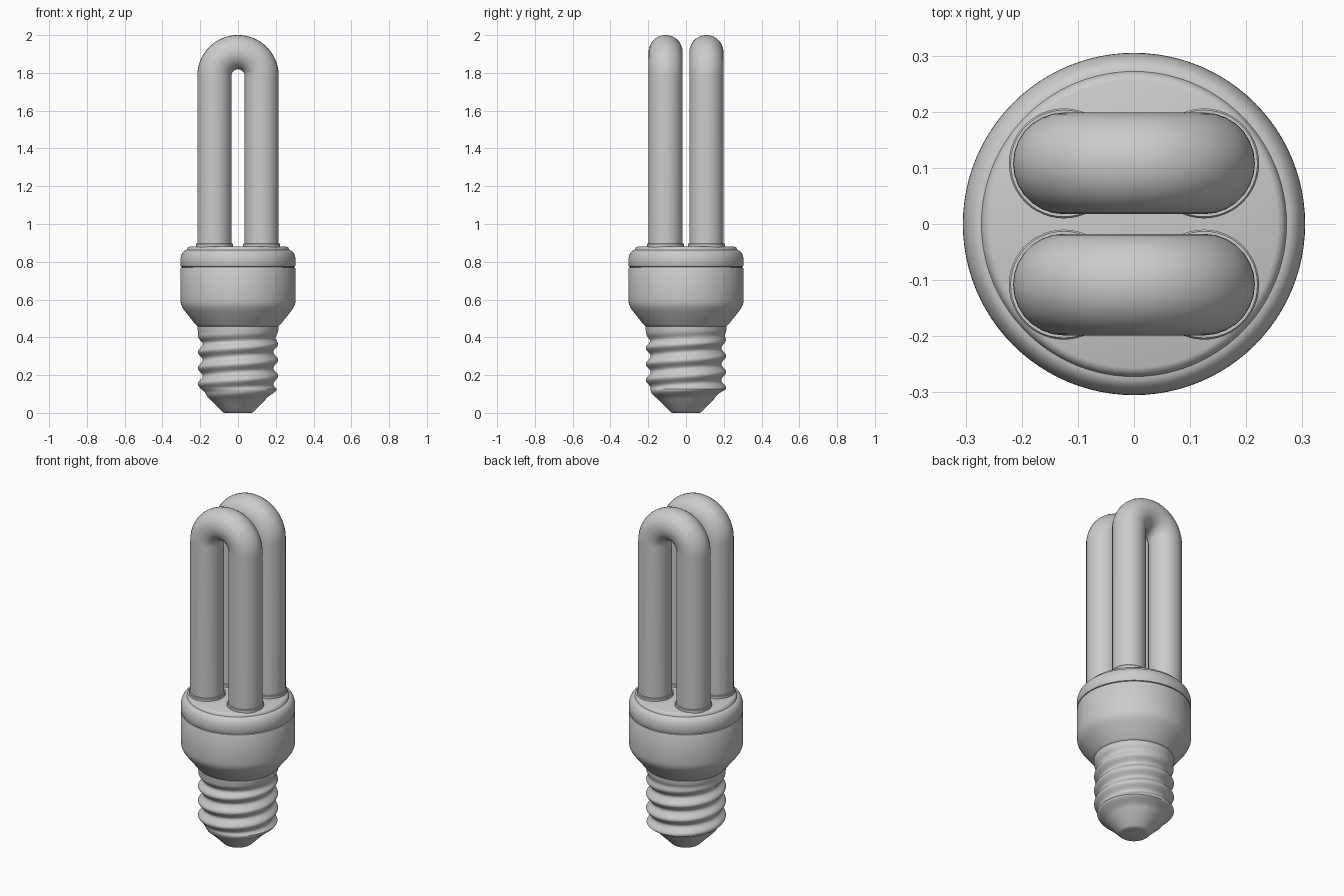
import bpy, bmesh, math
from math import pi, cos, sin

if "Cube" in bpy.data.objects:
    bpy.data.objects.remove(bpy.data.objects["Cube"])


def lathe(name, profile, segs=96, loc=(0, 0), offset=None):
    """Revolve (r, z) points around z, with capped ends; offset(a, z) shifts the radius."""
    bm = bmesh.new()
    rings = []
    for r, z in profile:
        ring = []
        for i in range(segs):
            a = 2 * pi * i / segs
            rr = r + (offset(a, z) if offset else 0)
            ring.append(bm.verts.new((rr * cos(a), rr * sin(a), z)))
        rings.append(ring)
    for lo, hi in zip(rings, rings[1:]):
        for i in range(segs):
            j = (i + 1) % segs
            bm.faces.new((lo[i], lo[j], hi[j], hi[i]))
    bm.faces.new(rings[0][::-1])
    bm.faces.new(rings[-1])
    mesh = bpy.data.meshes.new(name)
    bm.to_mesh(mesh)
    bm.free()
    ob = bpy.data.objects.new(name, mesh)
    ob.location = (*loc, 0)
    bpy.context.collection.objects.link(ob)
    bpy.ops.object.select_all(action='DESELECT')
    ob.select_set(True)
    bpy.context.view_layer.objects.active = ob
    bpy.ops.object.shade_smooth_by_angle(angle=math.radians(35))
    return ob


# Screw base: rounded tip, cone and helical thread
PITCH = 0.085


def thread(a, z):
    fade = min(1, max(0, (z - 0.07) / 0.06)) * min(1, max(0, (0.43 - z) / 0.06))
    return 0.013 * fade * cos(2 * pi * (z - 0.28) / PITCH - a)


screw = [(0.068, 0), (0.078, 0.003), (0.086, 0.01), (0.115, 0.04), (0.145, 0.07)]
for i in range(1, 65):
    z = 0.07 + 0.36 * i / 64
    screw.append((min(0.145 + (z - 0.07), 0.2 + 0.012 * max(0, (z - 0.38) / 0.05)), z))
screw += [(0.214, 0.44), (0.214, 0.47)]
lathe("screw_base", screw, offset=thread)

# Ballast housing: flared lower shell
lathe("housing", [(0.205, 0.455), (0.215, 0.458), (0.225, 0.468), (0.278, 0.535),
                  (0.294, 0.557), (0.302, 0.575), (0.305, 0.595), (0.305, 0.763),
                  (0.302, 0.769), (0.296, 0.771)])

# Rounded housing cap with a shallow raised top
cap = [(0.296, 0.765), (0.296, 0.773), (0.302, 0.775), (0.305, 0.781), (0.305, 0.805)]
for i in range(1, 9):
    a = i / 8 * pi / 2
    cap.append((0.272 + 0.033 * cos(a), 0.805 + 0.057 * sin(a)))
cap += [(0.270, 0.868), (0.265, 0.876), (0.256, 0.88)]
lathe("housing_cap", cap)

# Two U-shaped tubes and a collar at each leg
LEG_X, LEG_Y, TUBE_R, BEND_Z = 0.125, 0.108, 0.0905, 1.785
for side, y in (("front", -LEG_Y), ("back", LEG_Y)):
    pts = [(-LEG_X, 0.86)]
    pts += [(-LEG_X * cos(pi * i / 32), BEND_Z + LEG_X * sin(pi * i / 32)) for i in range(33)]
    pts += [(LEG_X, 0.86)]
    cu = bpy.data.curves.new(side + "_tube", 'CURVE')
    cu.dimensions = '3D'
    cu.bevel_depth = TUBE_R
    cu.bevel_resolution = 12
    cu.use_fill_caps = True
    sp = cu.splines.new('POLY')
    sp.points.add(len(pts) - 1)
    for p, (x, z) in zip(sp.points, pts):
        p.co = (x, y, z, 1)
    sp.use_smooth = True
    bpy.context.collection.objects.link(bpy.data.objects.new(side + "_tube", cu))
    for leg, x in (("left", -LEG_X), ("right", LEG_X)):
        lathe(f"{side}_{leg}_collar", [(0.098, 0.87), (0.098, 0.893), (0.095, 0.897), (0.088, 0.897)],
              segs=48, loc=(x, y))
